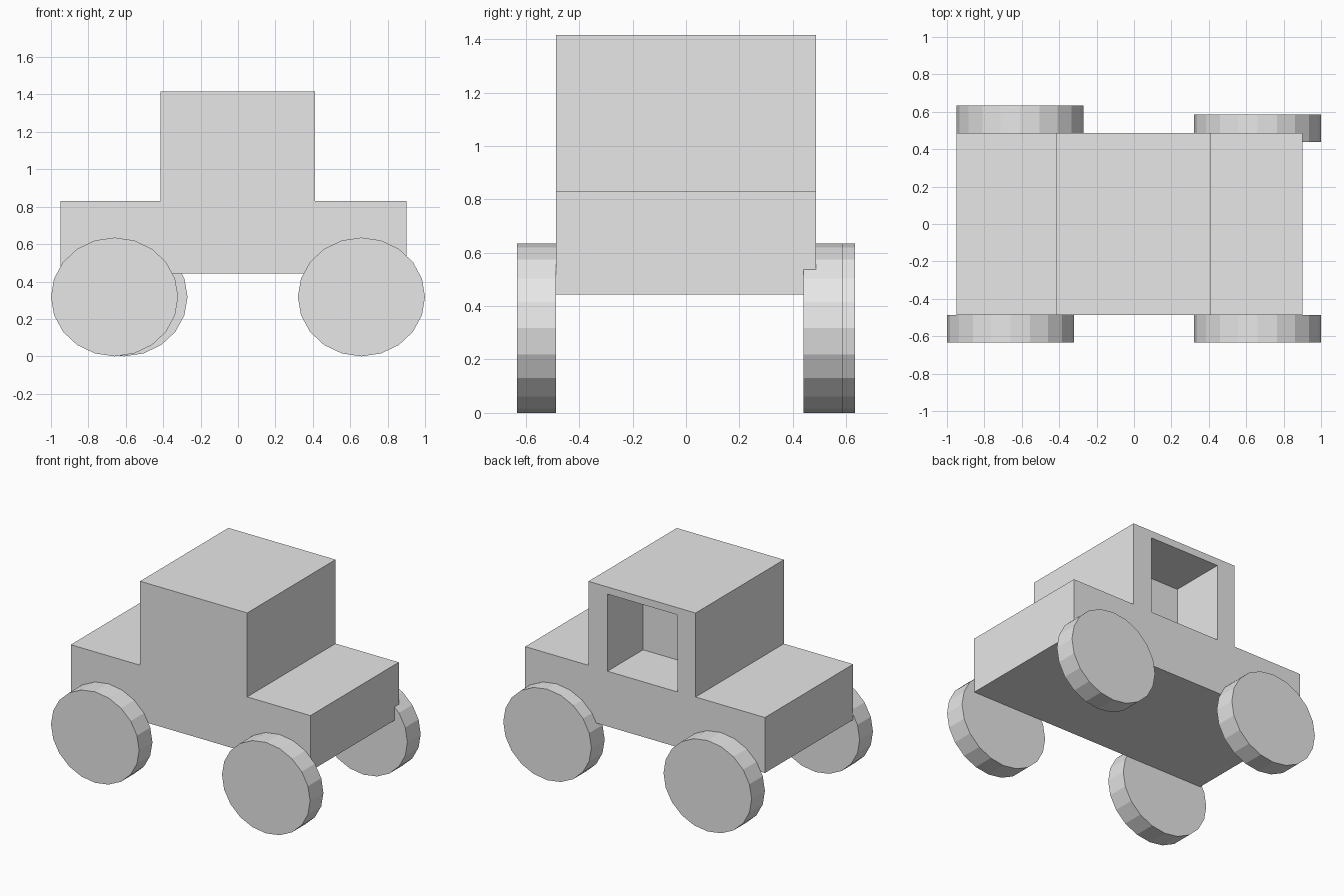
import bpy
import bmesh
from mathutils import Matrix

default = bpy.data.objects.get("Cube")
if default:
    bpy.data.objects.remove(default, do_unlink=True)

grey = bpy.data.materials.new("plain grey")
grey.use_nodes = True
grey.diffuse_color = (0.8, 0.8, 0.8, 1)
grey.node_tree.nodes["Principled BSDF"].inputs["Base Color"].default_value = (0.8, 0.8, 0.8, 1)


def add_object(name, bm):
    bmesh.ops.recalc_face_normals(bm, faces=bm.faces)
    mesh = bpy.data.meshes.new(name)
    bm.to_mesh(mesh)
    bm.free()
    mesh.materials.append(grey)
    obj = bpy.data.objects.new(name, mesh)
    bpy.context.collection.objects.link(obj)
    return obj


def extrude_profile(name, points, y0, y1):
    """Extrude an x-z outline from y0 to y1."""
    bm = bmesh.new()
    face = bm.faces.new([bm.verts.new((x, y0, z)) for x, z in points])
    out = bmesh.ops.extrude_face_region(bm, geom=[face])
    moved = [v for v in out["geom"] if isinstance(v, bmesh.types.BMVert)]
    bmesh.ops.translate(bm, verts=moved, vec=(0, y1 - y0, 0))
    return add_object(name, bm)


# Body: long chassis with a tall cabin in one outline
HALF_DEPTH = 0.487
body = extrude_profile("body", [
    (-0.95, 0.443), (0.90, 0.443), (0.90, 0.83), (0.412, 0.83),
    (0.412, 1.416), (-0.415, 1.416), (-0.415, 0.83), (-0.95, 0.83),
], -HALF_DEPTH, HALF_DEPTH)

# Window recess in the back of the cabin
cutter = extrude_profile("window_cutter", [
    (-0.275, 0.828), (0.265, 0.828), (0.265, 1.366), (-0.275, 1.366),
], 0.095, 0.7)
cutter.hide_render = True
cut = body.modifiers.new("window", "BOOLEAN")
cut.operation = "DIFFERENCE"
cut.solver = "EXACT"
cut.object = cutter
bpy.context.view_layer.objects.active = body
bpy.ops.object.modifier_apply(modifier=cut.name)
bpy.data.objects.remove(cutter, do_unlink=True)

# Wheels: slightly flattened discs, the back pair placed unevenly
RX, RZ, WIDTH = 0.34, 0.3175, 0.147
wheels = {
    "front_right_wheel": (-0.66, -0.56),
    "front_left_wheel": (0.66, -0.56),
    "back_right_wheel": (-0.61, 0.56),
    "back_left_wheel": (0.66, 0.513),
}
for name, (x, y) in wheels.items():
    bm = bmesh.new()
    bmesh.ops.create_cone(bm, cap_ends=True, segments=20, radius1=1, radius2=1, depth=WIDTH,
                          matrix=Matrix.Rotation(1.5707963, 4, "X"))
    bmesh.ops.scale(bm, verts=bm.verts, vec=(RX, 1, RZ))
    bmesh.ops.translate(bm, verts=bm.verts, vec=(x, y, RZ))
    add_object(name, bm)
